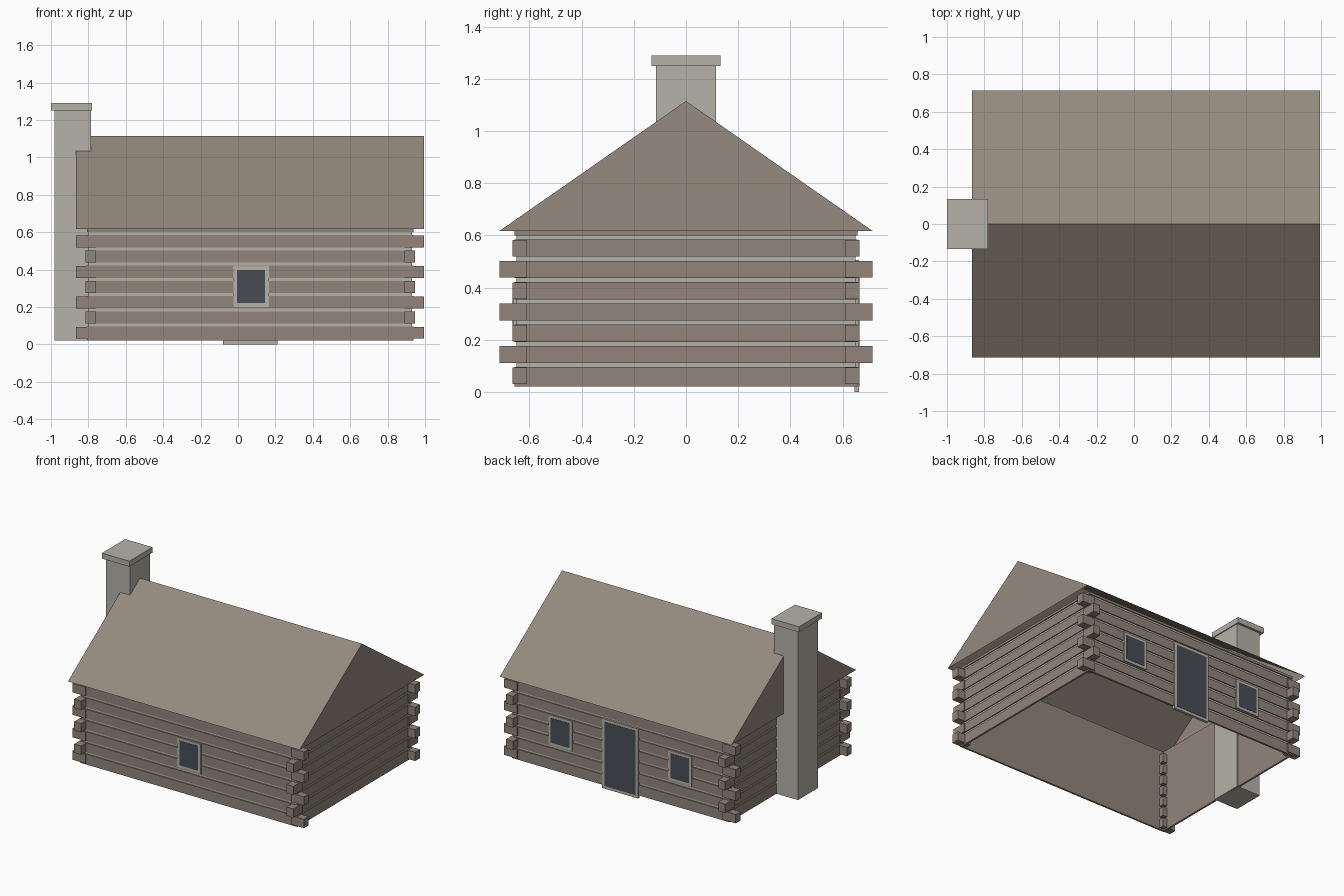
import bpy, bmesh

if "Cube" in bpy.data.objects:
    bpy.data.objects.remove(bpy.data.objects["Cube"], do_unlink=True)


def material(name, hex_code):
    lin = []
    for i in (0, 2, 4):
        c = int(hex_code[i:i + 2], 16) / 255
        lin.append(c / 12.92 if c < 0.04045 else ((c + 0.055) / 1.055) ** 2.4)
    m = bpy.data.materials.new(name)
    m.use_nodes = True
    m.diffuse_color = (*lin, 1)
    m.node_tree.nodes["Principled BSDF"].inputs["Base Color"].default_value = (*lin, 1)
    return m


LOG = material("log brown", "91857b")
ROOF = material("roof brown", "958a7e")
STONE = material("pale stone", "b5b2a8")
GLASS = material("dark slate", "484d53")


def finish(name, bm, mat):
    bmesh.ops.recalc_face_normals(bm, faces=bm.faces)
    mesh = bpy.data.meshes.new(name)
    bm.to_mesh(mesh)
    bm.free()
    mesh.materials.append(mat)
    ob = bpy.data.objects.new(name, mesh)
    bpy.context.collection.objects.link(ob)
    return ob


def boxes(name, mat, spans):
    """One object from boxes given as (x range, y range, z range)."""
    bm = bmesh.new()
    for span in spans:
        verts = bmesh.ops.create_cube(bm, size=1)["verts"]
        for v in verts:
            for k, (lo, hi) in enumerate(span):
                v.co[k] = (lo + hi) / 2 + v.co[k] * (hi - lo)
    return finish(name, bm, mat)


CX = 0.065                       # centre of the walls in x
HX, HY = 0.872, 0.657            # outer half sizes of the walls
Z0, Z1 = 0.02, 0.617             # foot and top of the walls
ROWS, PITCH, FIRST = 7, 0.0815, 0.062


def side(s, lo, hi, c=0):
    return tuple(sorted((c + s * lo, c + s * hi)))


def ring(depth_in, depth_out, z):
    """Four thin walls between two depths measured in from the log faces."""
    out = []
    xr = (CX - HX + depth_out, CX + HX - depth_out)
    yr = (-HY + depth_out, HY - depth_out)
    for s in (-1, 1):
        out.append((xr, side(s, HY - depth_in, HY - depth_out), z))
        out.append((side(s, HX - depth_in, HX - depth_out, CX), yr, z))
    return out


# Inner wall, chinking and log courses
boxes("inner_wall", LOG, ring(0.014, 0.010, (Z0, Z1)))
boxes("chinking", STONE, ring(0.010, 0.007, (Z0, Z1)))
courses = []
for i in range(ROWS):
    z = FIRST + i * PITCH
    courses += ring(0.0075, 0, (z - 0.033 if i else Z0, z + 0.033))
courses += ring(0.0075, 0, (0.6, Z1))
boxes("log_courses", LOG, courses)

# Protruding log ends, alternating in direction at each course
ends = []
for i in range(ROWS):
    z = FIRST + i * PITCH
    zr = (z - 0.032, z + 0.032)
    for sx in (-1, 1):
        for sy in (-1, 1):
            if i % 2 == 0:
                ends.append((side(sx, 0.825, 0.93, CX), side(sy, 0.61, 0.665), zr))
            else:
                ends.append((side(sx, 0.825, 0.88, CX), side(sy, 0.61, 0.715), zr))
boxes("log_ends", LOG, ends)

# Gabled roof, open underneath
bm = bmesh.new()
profile = [(-0.715, Z1), (0, 1.115), (0.715, Z1)]
a, b = [[bm.verts.new((x, y, z)) for y, z in profile] for x in (CX - 0.93, CX + 0.93)]
bm.faces.new(a)
bm.faces.new(b)
for i in range(2):
    bm.faces.new((a[i], a[i + 1], b[i + 1], b[i]))
finish("roof", bm, ROOF)

# Chimney
boxes("chimney_shaft", STONE, [((-0.98, -0.787), (-0.115, 0.115), (Z0, 1.25))])
boxes("chimney_cap", STONE, [((-1, -0.78), (-0.133, 0.133), (1.25, 1.29))])


def opening(name, s, x, half, z0, z1, rim, sill):
    """A pale frame with a dark pane set on the front (-1) or back (1) wall."""
    boxes(name + "_frame", STONE, [((x - half, x + half), side(s, 0.645, 0.664), (z0, z1))])
    boxes(name + "_pane", GLASS, [((x - half + rim, x + half - rim),
                                   side(s, 0.66, 0.666), (z0 + sill, z1 - rim))])


# Windows and door
opening("front_window", -1, CX + 0.005, 0.095, 0.2, 0.418, 0.02, 0.02)
for name, dx in (("left_back_window", 0.48), ("right_back_window", -0.48)):
    opening(name, 1, CX + dx, 0.095, 0.2, 0.418, 0.02, 0.02)
opening("door", 1, CX, 0.145, 0, 0.505, 0.02, 0.02)
